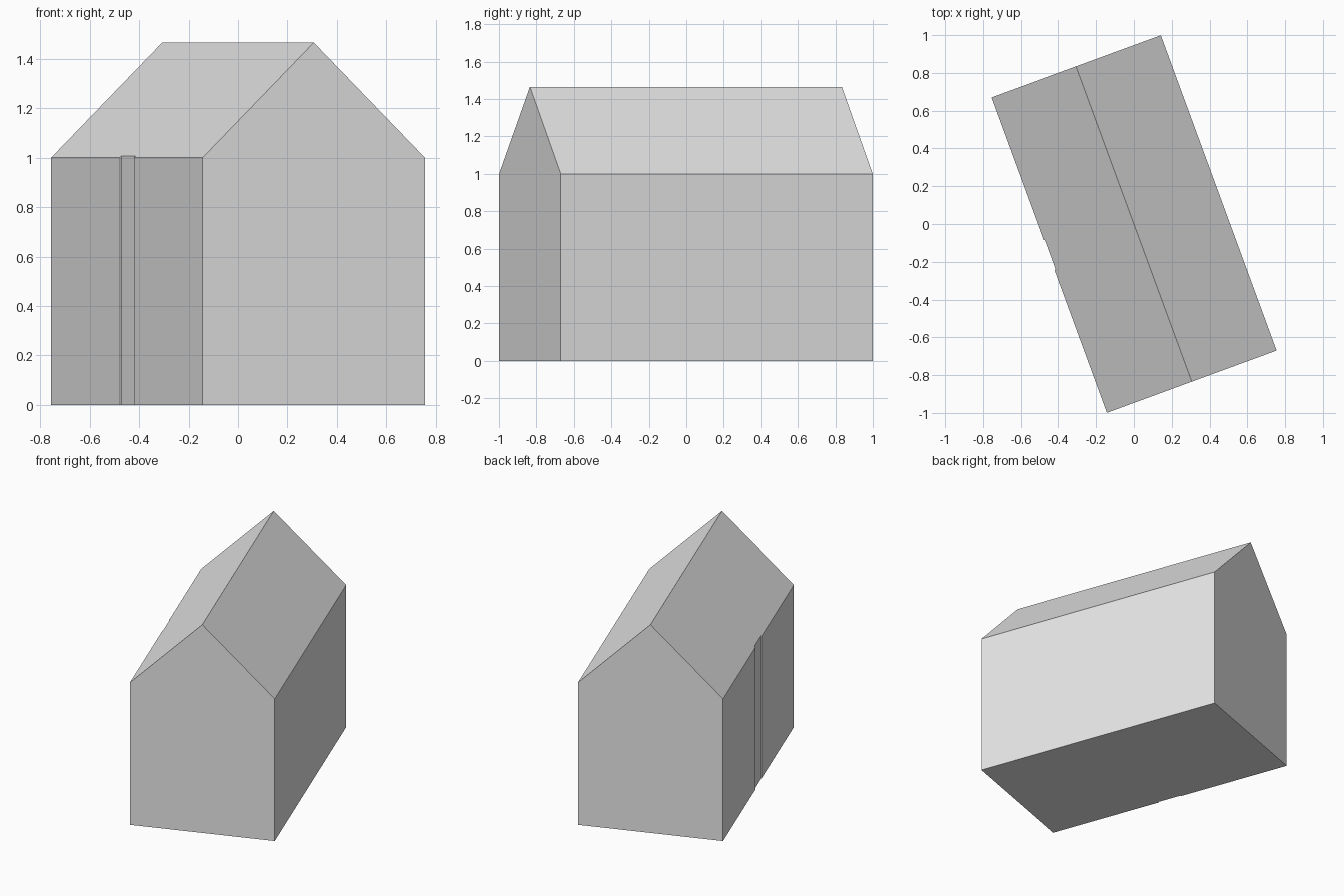
import bpy
import math
from mathutils import Matrix

cube = bpy.data.objects.get("Cube")
if cube:
    bpy.data.objects.remove(cube, do_unlink=True)

WIDTH, LENGTH = 0.956, 1.778
EAVE, RIDGE = 1.0, 1.465
DOOR_HALF, DOOR_DEPTH = 0.083, 0.007
TURN = math.radians(20.15)

grey = bpy.data.materials.new("light grey")
grey.use_nodes = True
colour = (0.8, 0.8, 0.8, 1)
grey.diffuse_color = colour
grey.node_tree.nodes["Principled BSDF"].inputs["Base Color"].default_value = colour


def extrude_profile(name, profile, y0, y1):
    """Solid prism from an (x, z) outline, turned about the vertical axis."""
    n = len(profile)
    verts = [(x, y, z) for y in (y0, y1) for x, z in profile]
    faces = [tuple(range(n)), tuple(reversed(range(n, 2 * n)))]
    faces += [(i, i + n, (i + 1) % n + n, (i + 1) % n) for i in range(n)]
    mesh = bpy.data.meshes.new(name)
    mesh.from_pydata(verts, [], faces)
    mesh.transform(Matrix.Rotation(TURN, 4, "Z"))
    mesh.materials.append(grey)
    obj = bpy.data.objects.new(name, mesh)
    bpy.context.collection.objects.link(obj)
    return obj


# Gabled house body
h = WIDTH / 2
body = extrude_profile(
    "house_body",
    [(-h, 0), (h, 0), (h, EAVE), (0, RIDGE), (-h, EAVE)],
    -LENGTH / 2, LENGTH / 2)

# Shallow full-height recess in the middle of the right long wall
inner, outer = -h + DOOR_DEPTH, -h - 0.1
cutter = extrude_profile(
    "recess_cutter",
    [(outer, -0.1), (inner, -0.1), (inner, EAVE + 0.1), (outer, EAVE + 0.1)],
    -DOOR_HALF, DOOR_HALF)
cutter.hide_render = True
cutter.hide_set(True)

cut = body.modifiers.new("recess", "BOOLEAN")
cut.operation = "DIFFERENCE"
cut.solver = "EXACT"
cut.object = cutter
